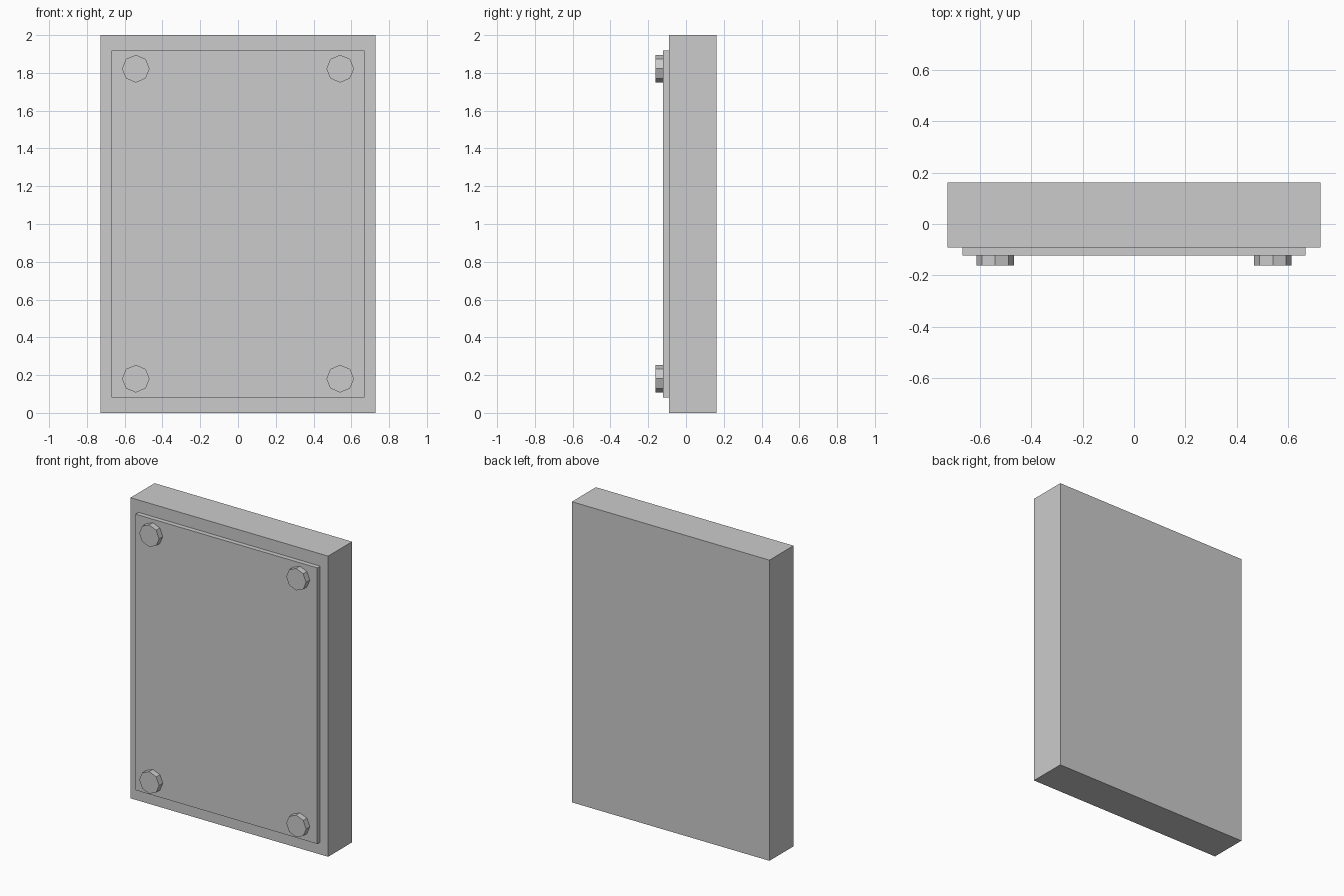
import bpy
import math

if "Cube" in bpy.data.objects:
    bpy.data.objects.remove(bpy.data.objects["Cube"])


def box(name, width, y0, y1, z0, z1):
    bpy.ops.mesh.primitive_cube_add(size=1, location=(0, (y0 + y1) / 2, (z0 + z1) / 2))
    ob = bpy.context.object
    ob.name = name
    ob.scale = (width, y1 - y0, z1 - z0)
    bpy.ops.object.transform_apply(location=False, rotation=False, scale=True)
    return ob


# Thick backing slab
box("slab", 1.454, -0.091, 0.161, 0.0, 2.0)

# Thin raised face plate
box("face_plate", 1.337, -0.122, -0.091, 0.082, 1.918)

# Eight-sided bolt heads, one near each corner, a corner pointing up
for side, x in (("left", -0.541), ("right", 0.541)):
    for level, z in (("lower", 0.181), ("upper", 1.822)):
        bpy.ops.mesh.primitive_cylinder_add(
            vertices=8, radius=0.073, depth=0.039,
            location=(x, -0.1415, z), rotation=(math.pi / 2, 0, 0))
        bpy.context.object.name = f"bolt_{level}_{side}"
